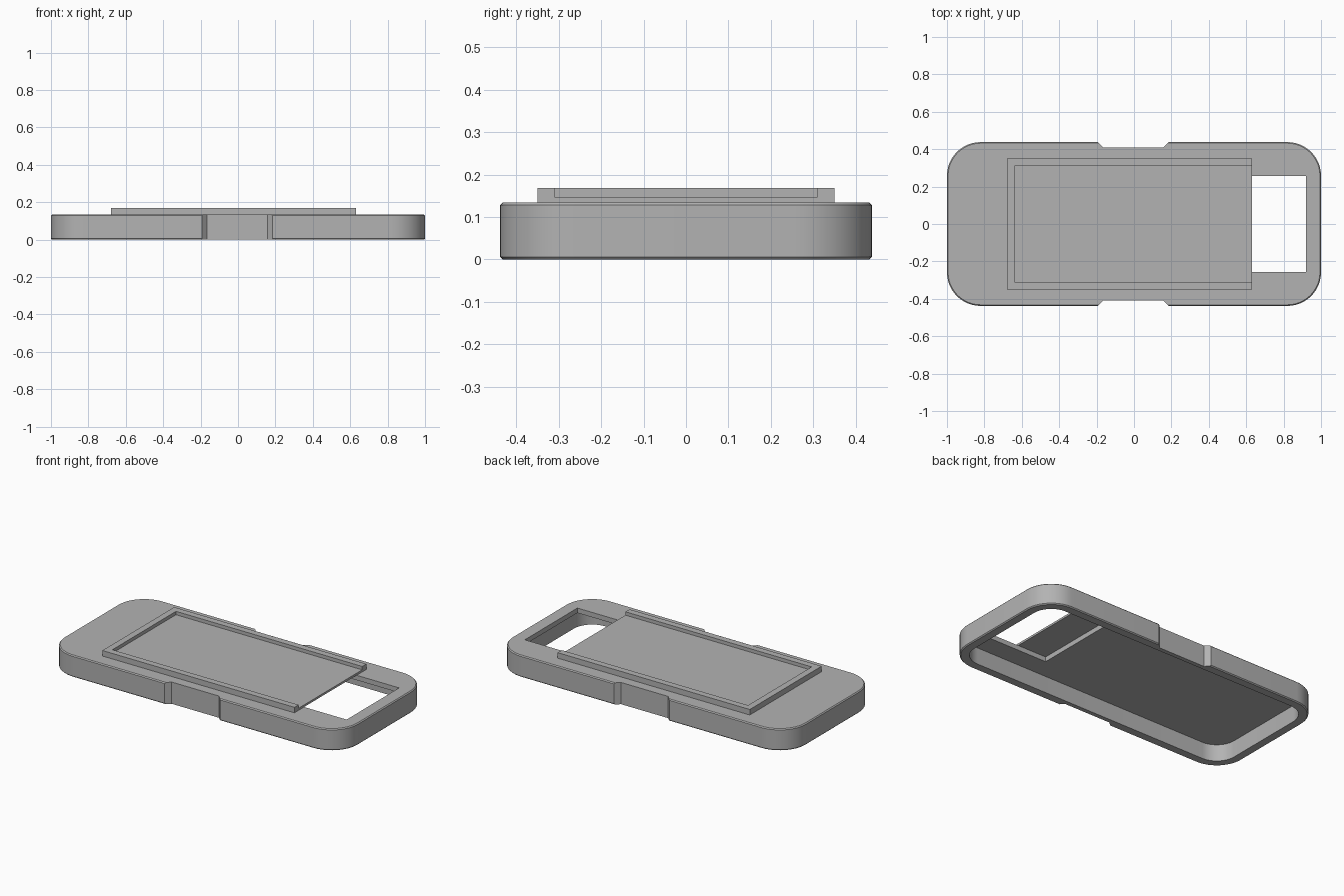
import bpy
import bmesh
from math import cos, sin, pi, radians

if "Cube" in bpy.data.objects:
    bpy.data.objects.remove(bpy.data.objects["Cube"], do_unlink=True)

LENGTH, WIDTH, HEIGHT = 1.0, 0.438, 0.134     # half length, half width, full height
CORNER, WALL, ROOF, CHAMFER = 0.18, 0.055, 0.03, 0.006

grey = bpy.data.materials.new("plain grey")
grey.use_nodes = True
colour = (0.45, 0.45, 0.45, 1)
grey.diffuse_color = colour
grey.node_tree.nodes["Principled BSDF"].inputs["Base Color"].default_value = colour


def rounded_outline(hx, hy, r, steps=12):
    points = []
    for quarter, (sx, sy) in enumerate([(1, 1), (-1, 1), (-1, -1), (1, -1)]):
        for i in range(steps + 1):
            a = (quarter + i / steps) * pi / 2
            points.append((sx * (hx - r) + r * cos(a), sy * (hy - r) + r * sin(a)))
    return points


def box_outline(x0, x1, y0, y1):
    return [(x0, y0), (x1, y0), (x1, y1), (x0, y1)]


def loft(name, layers):
    """Closed solid through matching outlines, given as (outline, z) from the bottom up."""
    bm = bmesh.new()
    rings = [[bm.verts.new((x, y, z)) for x, y in outline] for outline, z in layers]
    for low, high in zip(rings, rings[1:]):
        for i in range(len(low)):
            j = (i + 1) % len(low)
            bm.faces.new((low[i], low[j], high[j], high[i]))
    bm.faces.new(rings[0][::-1])
    bm.faces.new(rings[-1])
    bmesh.ops.recalc_face_normals(bm, faces=bm.faces)
    mesh = bpy.data.meshes.new(name)
    bm.to_mesh(mesh)
    bm.free()
    mesh.materials.append(grey)
    obj = bpy.data.objects.new(name, mesh)
    bpy.context.collection.objects.link(obj)
    return obj


def cut(target, cutter):
    cutter.hide_render = True
    mod = target.modifiers.new("cut", "BOOLEAN")
    mod.operation, mod.solver, mod.object = "DIFFERENCE", "EXACT", cutter
    bpy.context.view_layer.objects.active = target
    bpy.ops.object.modifier_apply(modifier=mod.name)
    bpy.data.objects.remove(cutter, do_unlink=True)


# Case shell: rounded slab with fine chamfers at top and bottom
full = rounded_outline(LENGTH, WIDTH, CORNER)
slim = rounded_outline(LENGTH - CHAMFER, WIDTH - CHAMFER, CORNER - CHAMFER)
case = loft("case_shell", [(slim, 0), (full, CHAMFER), (full, HEIGHT - CHAMFER), (slim, HEIGHT)])

# Hollow underside
inner = rounded_outline(LENGTH - WALL, WIDTH - WALL, CORNER - WALL)
cut(case, loft("cavity", [(inner, -0.1), (inner, HEIGHT - ROOF)]))

# Window through the roof, running on beneath the tray
window = box_outline(0.43, 0.92, -0.256, 0.256)
cut(case, loft("window", [(window, 0.05), (window, 0.3)]))

# Grip notch with sloped ends on each long side
for side in (1, -1):
    notch = [(-0.165, side * 0.41), (0.157, side * 0.41),
             (0.213, side * 0.466), (-0.221, side * 0.466)]
    cut(case, loft("notch", [(notch, -0.1), (notch, 0.3)]))

# Card tray: raised plate with a rim on three sides
base = box_outline(-0.68, 0.63, -0.35, 0.35)
tray = loft("card_tray", [(base, HEIGHT), (base, 0.168)])
recess = box_outline(-0.64, 0.8, -0.31, 0.31)
cut(tray, loft("recess", [(recess, 0.147), (recess, 0.3)]))

# Smooth the rounded corners, keep the edges crisp
bpy.ops.object.select_all(action="DESELECT")
for obj in (case, tray):
    obj.select_set(True)
bpy.context.view_layer.objects.active = case
bpy.ops.object.shade_smooth_by_angle(angle=radians(25))
